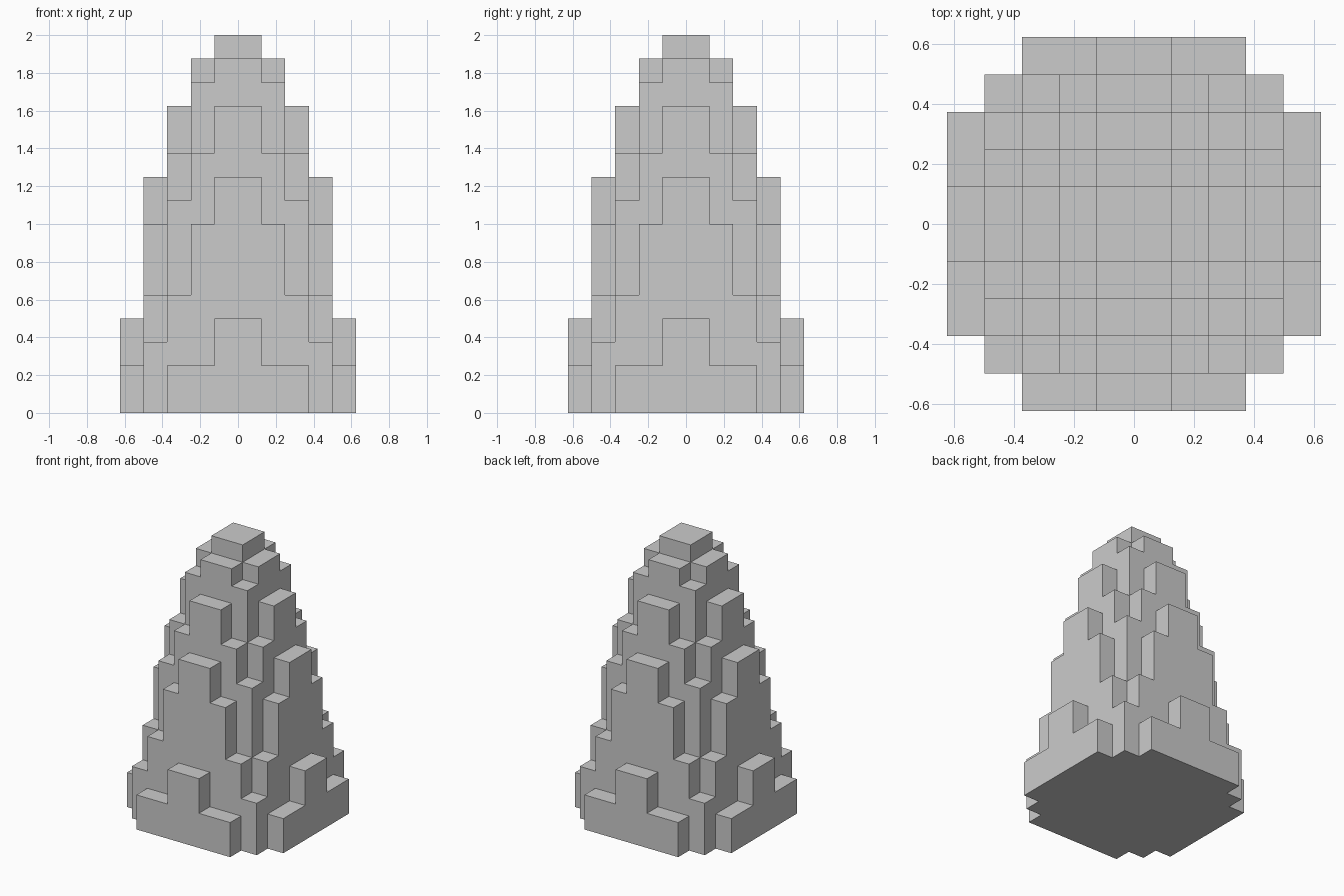
import bpy, bmesh, math
from mathutils import Vector

if "Cube" in bpy.data.objects:
    bpy.data.objects.remove(bpy.data.objects["Cube"])

S = 0.125  # block size

# Column heights in blocks for one quadrant, from the centre outwards
HEIGHTS = [
    [16, 15, 13, 10, 4],
    [15, 14, 11, 8, 2],
    [13, 11, 9, 5, 2],
    [10, 8, 5, 3, 0],
    [4, 2, 2, 0, 0],
]


def height(i, j):
    """Mirror the quadrant over both axes."""
    a = i if i >= 0 else -i - 1
    b = j if j >= 0 else -j - 1
    return HEIGHTS[a][b] if a < 5 and b < 5 else 0


def filled(i, j, k):
    return 0 <= k < height(i, j)


def add_face(bm, cell, axis, side):
    """One outward-facing square on a block."""
    u, v = (axis + 1) % 3, (axis + 2) % 3
    corners = [(0, 0), (1, 0), (1, 1), (0, 1)]
    if side == 0:
        corners.reverse()
    verts = []
    for cu, cv in corners:
        p = Vector(cell)
        p[axis] += side
        p[u] += cu
        p[v] += cv
        verts.append(bm.verts.new(p * S))
    bm.faces.new(verts)


# Stepped cone: only the exposed block sides are kept
bm = bmesh.new()
for i in range(-5, 5):
    for j in range(-5, 5):
        for k in range(height(i, j)):
            for axis in range(3):
                for side in (0, 1):
                    n = [i, j, k]
                    n[axis] += 1 if side else -1
                    if not filled(*n):
                        add_face(bm, (i, j, k), axis, side)

# Weld the squares and merge the flat areas
bmesh.ops.remove_doubles(bm, verts=bm.verts, dist=0.001)
bmesh.ops.dissolve_limit(bm, angle_limit=math.radians(1),
                         verts=bm.verts, edges=bm.edges)

mesh = bpy.data.meshes.new("stepped_cone")
bm.to_mesh(mesh)
bm.free()
obj = bpy.data.objects.new("stepped_cone", mesh)
bpy.context.collection.objects.link(obj)
